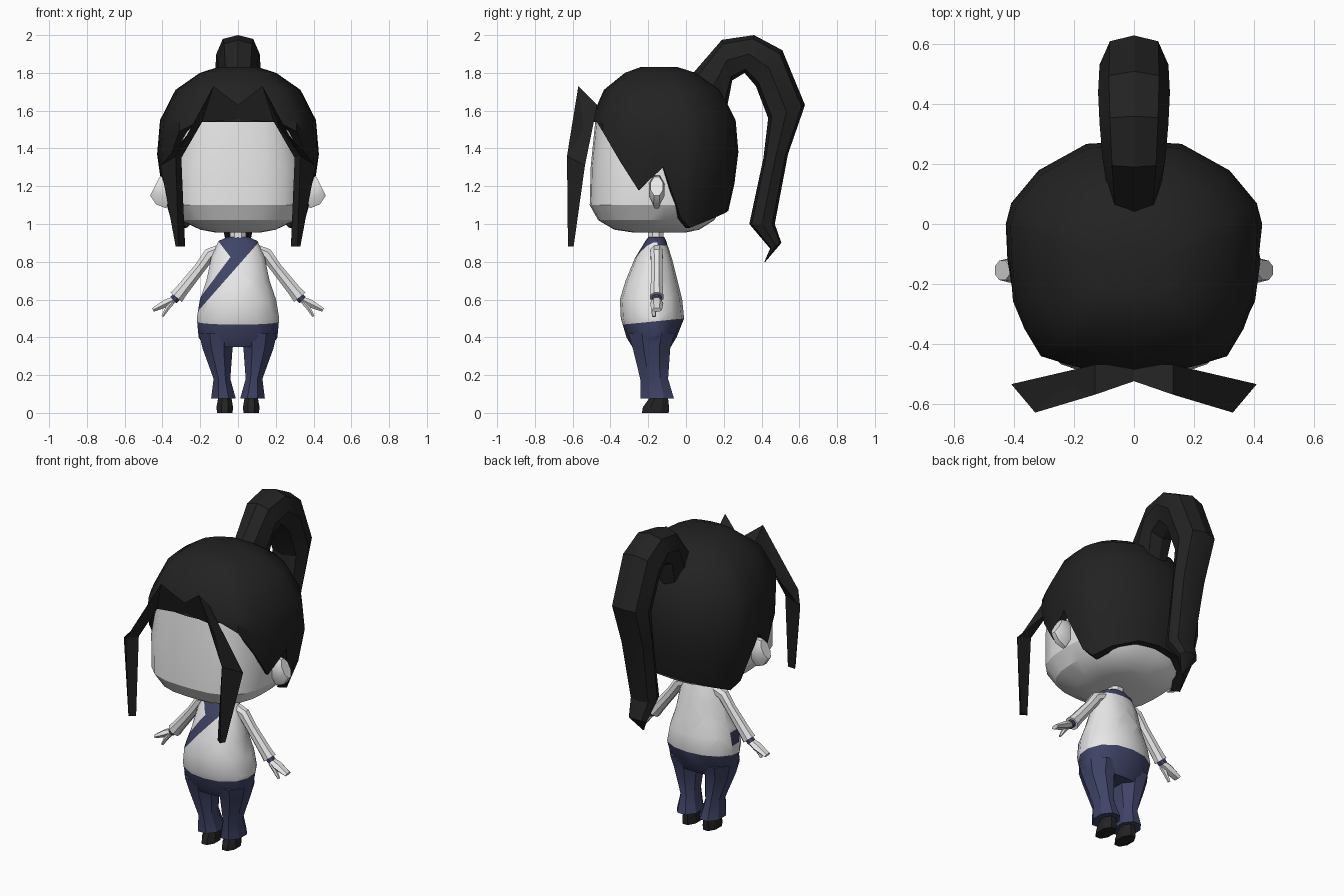
import bpy, bmesh, math
from mathutils import Vector

if "Cube" in bpy.data.objects:
    bpy.data.objects.remove(bpy.data.objects["Cube"])


def material(name, rgb):
    m = bpy.data.materials.new(name)
    m.diffuse_color = (*rgb, 1)
    m.use_nodes = True
    m.node_tree.nodes["Principled BSDF"].inputs["Base Color"].default_value = m.diffuse_color
    return m


WHITE = material("off white", (0.8, 0.8, 0.8))
BLACK = material("soft black", (0.016, 0.016, 0.016))
NAVY = material("navy blue", (0.05, 0.058, 0.135))


def loft(name, rings, mats, smooth=35, caps=(True, True), edit=None):
    """Skin a list of equal-length point rings."""
    bm = bmesh.new()
    rows = [[bm.verts.new(p) for p in r] for r in rings]
    n = len(rows[0])
    for a, b in zip(rows, rows[1:]):
        for i in range(n):
            j = (i + 1) % n
            bm.faces.new((a[i], a[j], b[j], b[i]))
    for use, row in zip(caps, (rows[0], rows[-1])):
        if use:
            bm.faces.new(row)
    bmesh.ops.remove_doubles(bm, verts=bm.verts[:], dist=0.0005)
    bmesh.ops.recalc_face_normals(bm, faces=bm.faces[:])
    if edit:
        edit(bm)
    for f in bm.faces:
        f.smooth = smooth > 0
    for e in bm.edges:
        e.smooth = e.calc_face_angle(0) < math.radians(smooth)
    me = bpy.data.meshes.new(name)
    bm.to_mesh(me)
    bm.free()
    for m in mats:
        me.materials.append(m)
    ob = bpy.data.objects.new(name, me)
    bpy.context.collection.objects.link(ob)
    return ob


def oval(z, cx, rx, yf, yb, n=12, p=2.0):
    """Horizontal superellipse ring between yf and yb."""
    cy, ry, pts = (yf + yb) / 2, (yb - yf) / 2, []
    for i in range(n):
        a = 2 * math.pi * (i + 0.5) / n
        c, s = math.cos(a), math.sin(a)
        k = (abs(c) ** p + abs(s) ** p) ** (-1 / p)
        pts.append((cx + rx * k * c, cy + ry * k * s, z))
    return pts


def limb(name, side, path, mat, y=-0.155, n=8):
    """Tube in the xz plane; path items are x, z, half height, half depth."""
    rings = []
    for i, (x, z, h, d) in enumerate(path):
        a, b = path[max(i - 1, 0)], path[min(i + 1, len(path) - 1)]
        t = Vector((b[0] - a[0], 0, b[1] - a[1])).normalized()
        v = Vector((-t.z, 0, t.x))
        ring = []
        for k in range(n):
            ang = 2 * math.pi * (k + 0.5) / n
            q = Vector((x, y, z)) + v * h * math.cos(ang) + Vector((0, d * math.sin(ang), 0))
            ring.append((side * q.x, q.y, q.z))
        rings.append(ring)
    return loft(name, rings, [mat])


# Head and neck
loft("head", [oval(z, 0, rx, f, b, 24, 3) for z, rx, f, b in (
    (0.955, 0.12, -0.28, 0.0), (0.97, 0.20, -0.38, 0.07), (1.02, 0.305, -0.465, 0.15),
    (1.10, 0.36, -0.51, 0.20), (1.30, 0.37, -0.505, 0.24), (1.55, 0.33, -0.48, 0.22),
    (1.66, 0.22, -0.38, 0.10))], [WHITE], 30)
loft("neck", [oval(z, 0, 0.045, -0.205, -0.115, 8) for z in (0.86, 0.99)], [WHITE])

# Hair cap: outline columns (x, y, height of the lower edge), right half
half = [(0, -0.52, 1.54), (0.12, -0.51, 1.54), (0.22, -0.485, 1.54), (0.32, -0.45, 1.49),
        (0.37, -0.35, 1.33), (0.41, -0.26, 1.18), (0.425, -0.12, 1.30), (0.43, 0.0, 1.03),
        (0.41, 0.07, 0.98), (0.32, 0.18, 1.02), (0.16, 0.27, 1.06), (0, 0.28, 1.07)]
outline = half + [(-x, y, e) for x, y, e in half[-2:0:-1]]
scale = [(1.83, 0.25), (1.80, 0.47), (1.71, 0.77), (1.55, 0.96), (1.35, 1.0), (1.1, 0.9), (0.97, 0.77)]


def cap_point(x, y, z, k=1.0):
    for (z1, s1), (z0, s0) in zip(scale, scale[1:]):
        if z >= z0:
            s = k * (s0 + (s1 - s0) * (z - z0) / (z1 - z0))
            return (x * s, -0.15 + (y + 0.15) * s, z)


rows = [[cap_point(x, y, z) for x, y, e in outline] for z in (1.83, 1.80, 1.71, 1.63, 1.55)]
rows += [[cap_point(x, y, 1.55 + (e - 1.55) * t) for x, y, e in outline] for t in (0.35, 0.7, 1)]
rows.append([cap_point(x, y, e, 0.85) for x, y, e in outline])
loft("hair_cap", rows, [BLACK], 40, (True, False))

# Ponytail: outer (y, z), inner (y, z), half width
tail = [(0.03, 1.79, 0.21, 1.58, 0.09), (0.19, 1.975, 0.245, 1.76, 0.105),
        (0.36, 2.0, 0.31, 1.80, 0.115), (0.51, 1.92, 0.37, 1.73, 0.12),
        (0.63, 1.63, 0.435, 1.56, 0.115), (0.54, 1.37, 0.41, 1.35, 0.105),
        (0.47, 1.0, 0.335, 1.0, 0.085), (0.505, 0.9, 0.445, 0.87, 0.06),
        (0.42, 0.80, 0.415, 0.80, 0.004)]
section = [(0, 0), (0.1, 0.7), (0.5, 1), (0.9, 0.7), (1, 0), (0.9, -0.7), (0.5, -1), (0.1, -0.7)]
loft("ponytail", [[(w * hw, yo + (yi - yo) * u, zo + (zi - zo) * u) for u, w in section]
                  for yo, zo, yi, zi, hw in tail], [BLACK], 25)

# Torso with hips: cut along waist, sash and collar lines, then coloured
WAIST = (Vector((0, -0.01, 0.50)), Vector((0, -0.1, 1)))
SASH_LOW = (Vector((0.115, 0, 0.91)), Vector((-1.136, 0, 1)))
SASH_HIGH = (Vector((-0.04, 0, 0.825)), Vector((-1.34, 0, 1)))
LAPEL = (Vector((-0.04, 0, 0.825)), Vector((1.31, 0, 1)))
COLLAR = (Vector((0, 0, 0.885)), Vector((0, 0, 1)))
FRONT = (Vector((0, -0.15, 0)), Vector((0, -1, 0)))


def colour_torso(bm):
    for co, no in (WAIST, SASH_LOW, SASH_HIGH, LAPEL, COLLAR, FRONT):
        bmesh.ops.bisect_plane(bm, geom=bm.verts[:] + bm.edges[:] + bm.faces[:],
                               plane_co=co, plane_no=no, dist=0.0005)
    for f in bm.faces:
        c = f.calc_center_median()
        above = lambda plane: (c - plane[0]).dot(plane[1]) > 0
        sash = above(FRONT) and above(SASH_LOW) and (not above(SASH_HIGH) or above(LAPEL))
        collar = not above(FRONT) and above(COLLAR)
        f.material_index = 1 if sash or collar or not above(WAIST) else 0


loft("torso", [oval(z, 0, rx, f, b, 14, 2.2) for z, rx, f, b in (
    (0.93, 0.06, -0.20, -0.115), (0.91, 0.105, -0.215, -0.105), (0.82, 0.145, -0.27, -0.075),
    (0.70, 0.17, -0.32, -0.045), (0.60, 0.205, -0.35, -0.02), (0.50, 0.222, -0.345, -0.01),
    (0.40, 0.212, -0.315, -0.05), (0.35, 0.18, -0.285, -0.08))],
    [WHITE, NAVY], 40, edit=colour_torso)

for side, label in ((1, "right"), (-1, "left")):
    # Front hair strand, three-sided
    strand = [[(0, -0.525, 1.63), (0, -0.50, 1.55), (0, -0.47, 1.58)],
              [(0.13, -0.57, 1.73), (0.19, -0.52, 1.54), (0.13, -0.47, 1.63)],
              [(0.33, -0.63, 1.36), (0.30, -0.545, 1.35), (0.41, -0.535, 1.31)],
              [(0.315, -0.625, 0.88), (0.28, -0.60, 0.88), (0.33, -0.595, 0.88)]]
    loft(label + "_hair_strand", [[(side * x, y, z) for x, y, z in r] for r in strand], [BLACK], 0)

    # Ear
    limb(label + "_ear", side, [(0.35, 1.16, 0.09, 0.03), (0.40, 1.18, 0.09, 0.045),
                                (0.44, 1.20, 0.06, 0.035)], WHITE)

    # Sleeve, cuff and hand
    limb(label + "_sleeve", side, [(0.08, 0.87, 0.03, 0.035), (0.15, 0.84, 0.036, 0.035),
                                   (0.20, 0.77, 0.032, 0.032), (0.30, 0.645, 0.037, 0.035),
                                   (0.327, 0.612, 0.042, 0.038)], WHITE)
    limb(label + "_cuff", side, [(0.315, 0.625, 0.025, 0.028), (0.343, 0.597, 0.025, 0.028)], NAVY)
    limb(label + "_hand", side, [(0.33, 0.605, 0.018, 0.022), (0.38, 0.58, 0.024, 0.035),
                                 (0.45, 0.545, 0.012, 0.028)], WHITE, n=6)
    limb(label + "_thumb", side, [(0.345, 0.59, 0.015, 0.016), (0.37, 0.56, 0.014, 0.015),
                                  (0.40, 0.51, 0.007, 0.01)], WHITE, -0.17, 6)

    # Trouser leg and shoe
    loft(label + "_trouser_leg", [oval(z, side * cx, rx, f, b, 8, 2.6) for z, cx, rx, f, b in (
        (0.42, 0.11, 0.10, -0.31, -0.055), (0.34, 0.108, 0.082, -0.285, -0.08),
        (0.18, 0.085, 0.046, -0.245, -0.092), (0.075, 0.077, 0.068, -0.245, -0.06))], [NAVY], 30)
    loft(label + "_shoe", [oval(z, side * 0.07, rx, f, b, 8, 3) for z, rx, f, b in (
        (0, 0.042, -0.235, -0.09), (0.03, 0.045, -0.23, -0.088),
        (0.085, 0.035, -0.19, -0.095))], [BLACK], 30)
